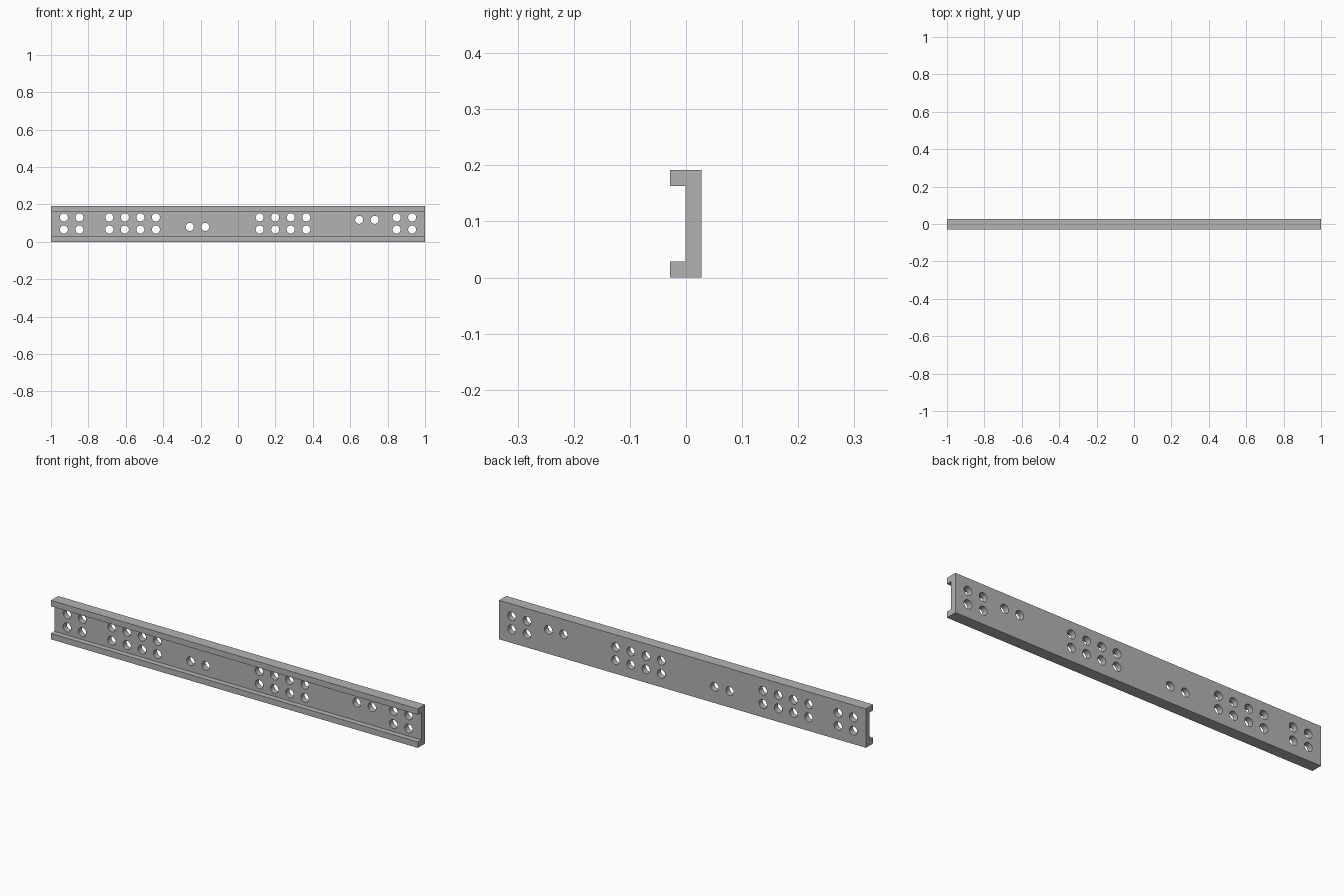
import bpy
import bmesh
import math
from mathutils import Matrix

cube = bpy.data.objects.get("Cube")
if cube:
    bpy.data.objects.remove(cube, do_unlink=True)

LENGTH, HEIGHT = 2.0, 0.192
BACK, WEB, LIP = 0.0275, -0.001, -0.0285
LIP_HEIGHT = 0.029
HOLE_RADIUS, PITCH = 0.0215, 0.083

grey = bpy.data.materials.new("steel grey")
grey.use_nodes = True
colour = (0.45, 0.45, 0.45, 1)
grey.diffuse_color = colour
grey.node_tree.nodes["Principled BSDF"].inputs["Base Color"].default_value = colour


def make_object(name, bm):
    bmesh.ops.recalc_face_normals(bm, faces=bm.faces)
    mesh = bpy.data.meshes.new(name)
    bm.to_mesh(mesh)
    bm.free()
    mesh.materials.append(grey)
    obj = bpy.data.objects.new(name, mesh)
    bpy.context.collection.objects.link(obj)
    return obj


# Channel section, extruded along the rail
inner_top = HEIGHT - LIP_HEIGHT
section = [(BACK, 0), (BACK, HEIGHT), (LIP, HEIGHT), (LIP, inner_top),
           (WEB, inner_top), (WEB, LIP_HEIGHT), (LIP, LIP_HEIGHT), (LIP, 0)]
bm = bmesh.new()
end = bm.faces.new([bm.verts.new((-LENGTH / 2, y, z)) for y, z in section])
extruded = bmesh.ops.extrude_face_region(bm, geom=[end], use_keep_orig=True)
bmesh.ops.translate(bm, vec=(LENGTH, 0, 0),
                    verts=[g for g in extruded["geom"] if isinstance(g, bmesh.types.BMVert)])
rail = make_object("channel_rail", bm)

# Bolt hole groups: first x, number of columns, row heights
rows = (0.066, 0.131)
groups = [(-0.931, 2, rows), (-0.688, 4, rows), (-0.258, 2, (0.08,)),
          (0.116, 4, rows), (0.648, 2, (0.118,)), (0.848, 2, rows)]
bm = bmesh.new()
for start, columns, heights in groups:
    for i in range(columns):
        for z in heights:
            place = Matrix.Translation((start + i * PITCH, 0, z)) @ Matrix.Rotation(math.pi / 2, 4, "X")
            bmesh.ops.create_cone(bm, cap_ends=True, segments=32, radius1=HOLE_RADIUS,
                                  radius2=HOLE_RADIUS, depth=0.2, matrix=place)
cutter = make_object("hole_cutter", bm)
cutter.hide_render = True

# Cut the holes and remove the helper
bpy.ops.object.select_all(action="DESELECT")
bpy.context.view_layer.objects.active = rail
rail.select_set(True)
cut = rail.modifiers.new("bolt holes", "BOOLEAN")
cut.operation, cut.solver, cut.object = "DIFFERENCE", "EXACT", cutter
bpy.ops.object.modifier_apply(modifier=cut.name)
bpy.data.objects.remove(cutter, do_unlink=True)
bpy.ops.object.shade_smooth_by_angle(angle=math.radians(30))
